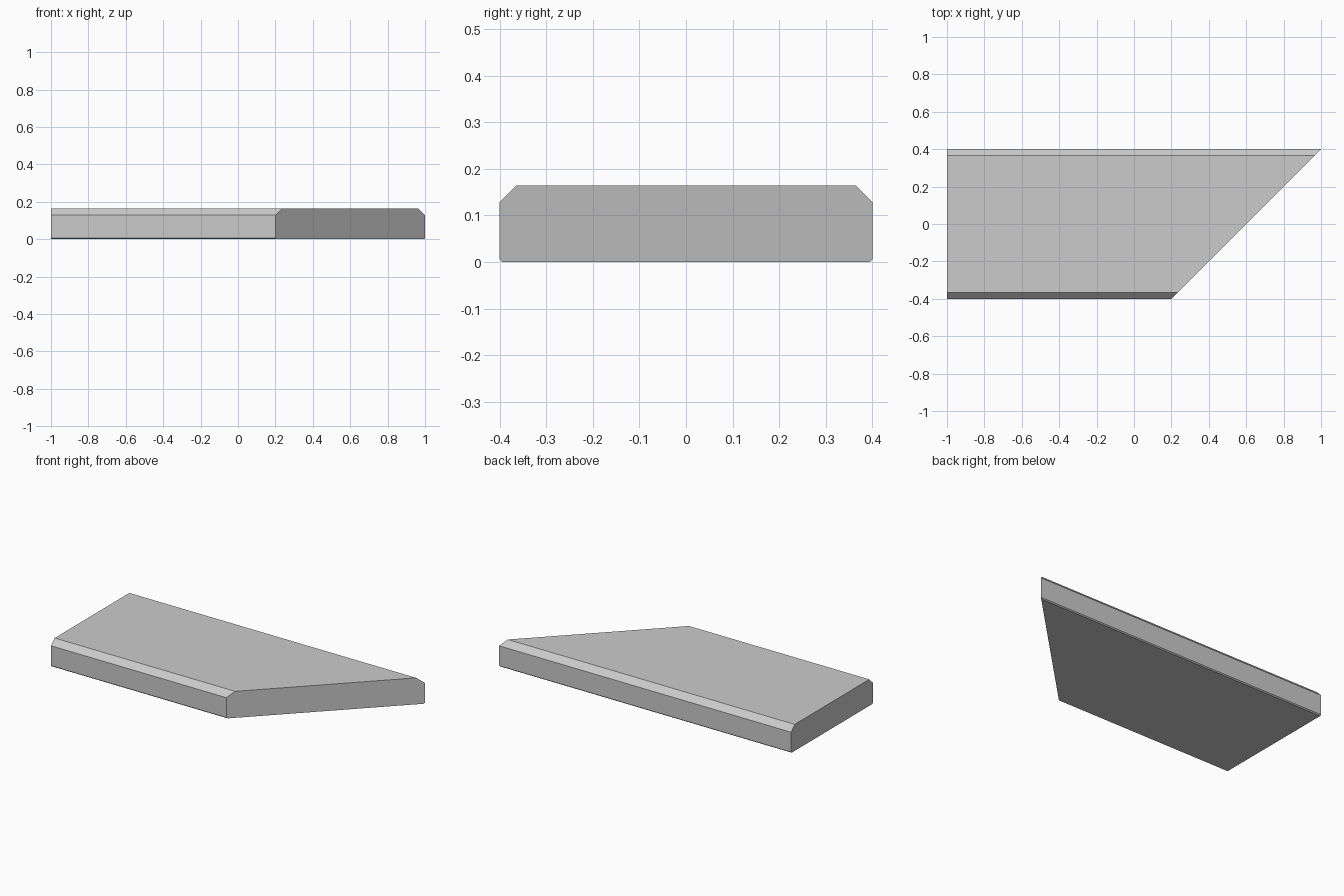
import bpy, bmesh

if "Cube" in bpy.data.objects:
    bpy.data.objects.remove(bpy.data.objects["Cube"])

# Half cross-section of the board (y, z): small bottom bevel, large top bevel
half = [(0.394, 0.0), (0.4, 0.006), (0.4, 0.129), (0.365, 0.164)]
profile = half + [(-y, z) for y, z in reversed(half)]

bm = bmesh.new()
# Square end on the left, 45 degree mitre on the right
left = [bm.verts.new((-1.0, y, z)) for y, z in profile]
right = [bm.verts.new((0.6 + y, y, z)) for y, z in profile]

# End caps and long sides
bm.faces.new(left)
bm.faces.new(right)
n = len(profile)
for i in range(n):
    j = (i + 1) % n
    bm.faces.new((left[i], left[j], right[j], right[i]))
bmesh.ops.recalc_face_normals(bm, faces=bm.faces)

mesh = bpy.data.meshes.new("mitred_board")
bm.to_mesh(mesh)
bm.free()
board = bpy.data.objects.new("mitred_board", mesh)
bpy.context.collection.objects.link(board)
